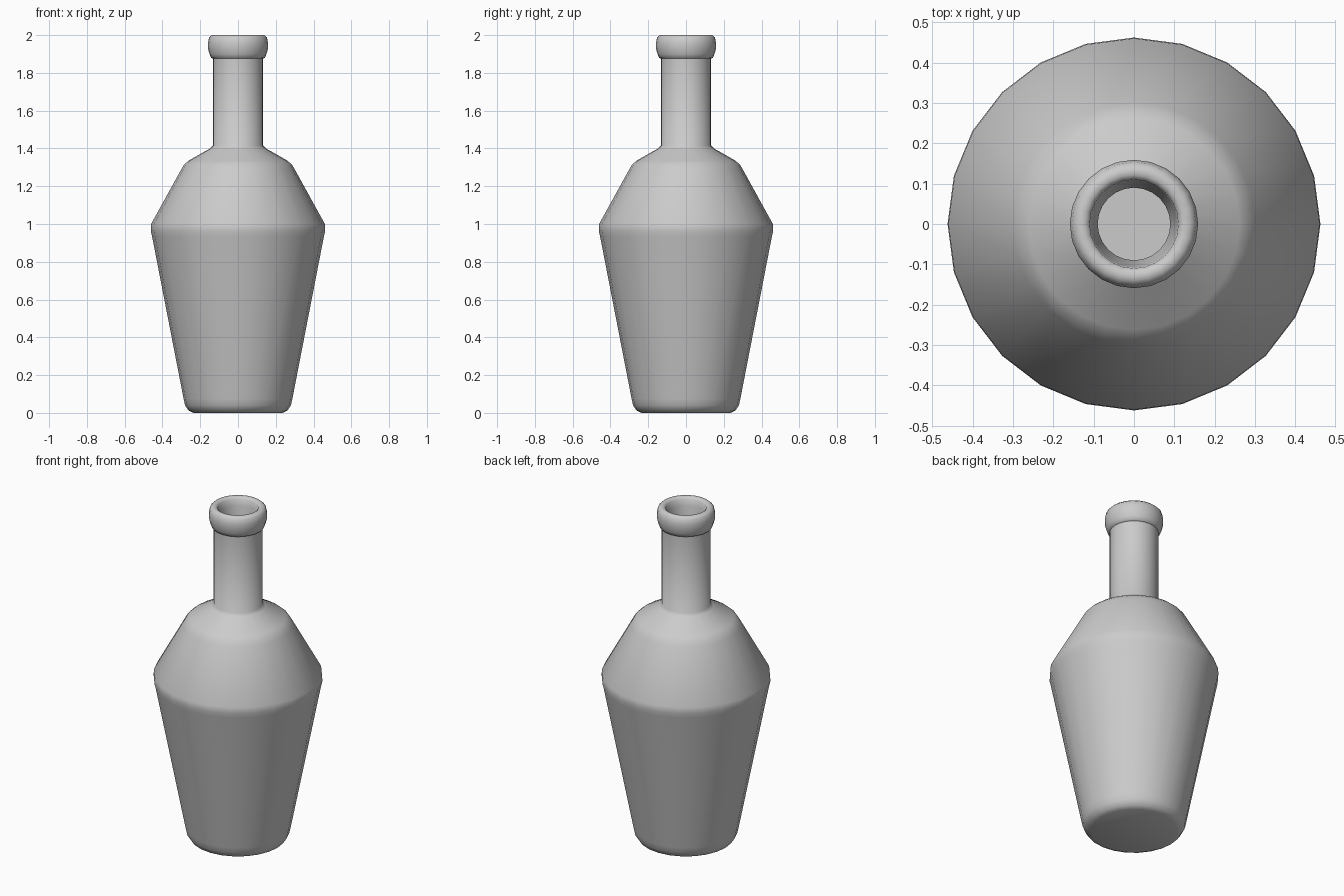
import bpy, bmesh
from math import cos, sin, tau

if "Cube" in bpy.data.objects:
    bpy.data.objects.remove(bpy.data.objects["Cube"])

SIDES = 24


def lathe(name, profile):
    """Revolve (radius, z) points about z; both ends close with a flat cap."""
    bm = bmesh.new()
    rings = [[bm.verts.new((r * cos(tau * i / SIDES), r * sin(tau * i / SIDES), z))
              for i in range(SIDES)] for r, z in profile]
    for a, b in zip(rings, rings[1:]):
        for i in range(SIDES):
            j = (i + 1) % SIDES
            bm.faces.new((a[i], a[j], b[j], b[i]))
    bm.faces.new(rings[0][::-1])
    bm.faces.new(rings[-1])
    bmesh.ops.recalc_face_normals(bm, faces=bm.faces)
    mesh = bpy.data.meshes.new(name)
    bm.to_mesh(mesh)
    bm.free()
    obj = bpy.data.objects.new(name, mesh)
    bpy.context.collection.objects.link(obj)
    bpy.context.view_layer.objects.active = obj
    obj.select_set(True)
    bpy.ops.object.shade_smooth_by_angle(angle=0.8)
    return obj


# Outside: base, tapered body, shoulder, neck and rolled lip
outside = [
    (0.235, 0.0), (0.262, 0.012), (0.28, 0.04), (0.288, 0.075),
    (0.455, 0.935), (0.462, 0.965), (0.46, 1.0),
    (0.30, 1.29), (0.285, 1.315), (0.262, 1.335),
    (0.148, 1.40), (0.133, 1.415), (0.133, 1.875),
    (0.143, 1.88), (0.151, 1.90), (0.159, 1.93), (0.159, 1.96),
    (0.153, 1.988), (0.14, 2.0),
]

# Inside: mouth, bore and hollow body with an even wall
inside = [
    (0.122, 2.0), (0.11, 1.99), (0.107, 1.95), (0.09, 1.88),
    (0.09, 1.39), (0.235, 1.30), (0.255, 1.28),
    (0.415, 0.99), (0.415, 0.95), (0.245, 0.08), (0.225, 0.045),
]

lathe("bottle", outside + inside)
